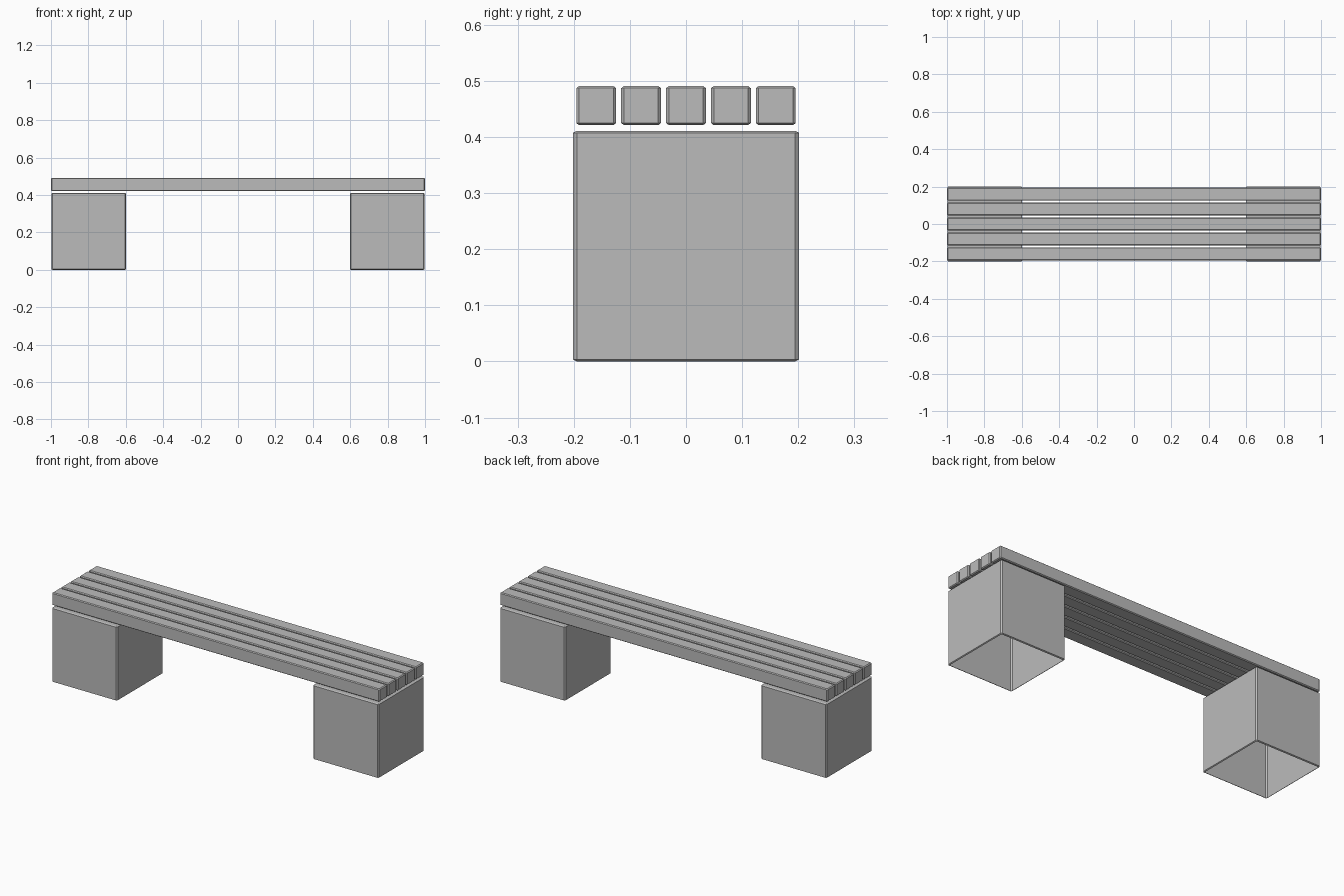
import bpy
import bmesh
from mathutils import Matrix, Vector

cube = bpy.data.objects.get("Cube")
if cube:
    bpy.data.objects.remove(cube, do_unlink=True)

# One plain grey for the whole bench
grey = bpy.data.materials.new("plain grey")
grey.use_nodes = True
colour = (0.5, 0.5, 0.5, 1)
grey.diffuse_color = colour
grey.node_tree.nodes["Principled BSDF"].inputs["Base Color"].default_value = colour


def chamfered_box(name, size, centre, chamfer, open_bottom=False):
    """Box with flat chamfers, whose width may differ per axis."""
    size, chamfer = Vector(size), Vector(chamfer)
    bm = bmesh.new()
    bmesh.ops.create_cube(bm, size=1)
    # Bevel in chamfer units, then scale to the real size
    units = [s / c for s, c in zip(size, chamfer)]
    bmesh.ops.scale(bm, vec=units, verts=bm.verts)
    bmesh.ops.bevel(bm, geom=bm.edges[:], offset=1, segments=1,
                    profile=0.5, affect='EDGES')
    bmesh.ops.scale(bm, vec=chamfer, verts=bm.verts)
    bm.normal_update()
    if open_bottom:
        bottom = [f for f in bm.faces if f.normal.z < -0.99]
        bmesh.ops.delete(bm, geom=bottom, context='FACES')
    bm.transform(Matrix.Translation(centre))
    mesh = bpy.data.meshes.new(name)
    bm.to_mesh(mesh)
    bm.free()
    mesh.materials.append(grey)
    obj = bpy.data.objects.new(name, mesh)
    bpy.context.collection.objects.link(obj)
    return obj


# Hollow block feet, open underneath
for side, name in ((-1, "right_block"), (1, "left_block")):
    chamfered_box(name, (0.4, 0.403, 0.411), (side * 0.798, 0, 0.2055),
                  (0.006, 0.007, 0.0035), open_bottom=True)

# Five seat slats
for i in range(5):
    chamfered_box(f"seat_slat_{i + 1}", (2, 0.071, 0.07),
                  (0, (i - 2) * 0.08, 0.456), (0.005, 0.005, 0.004))
